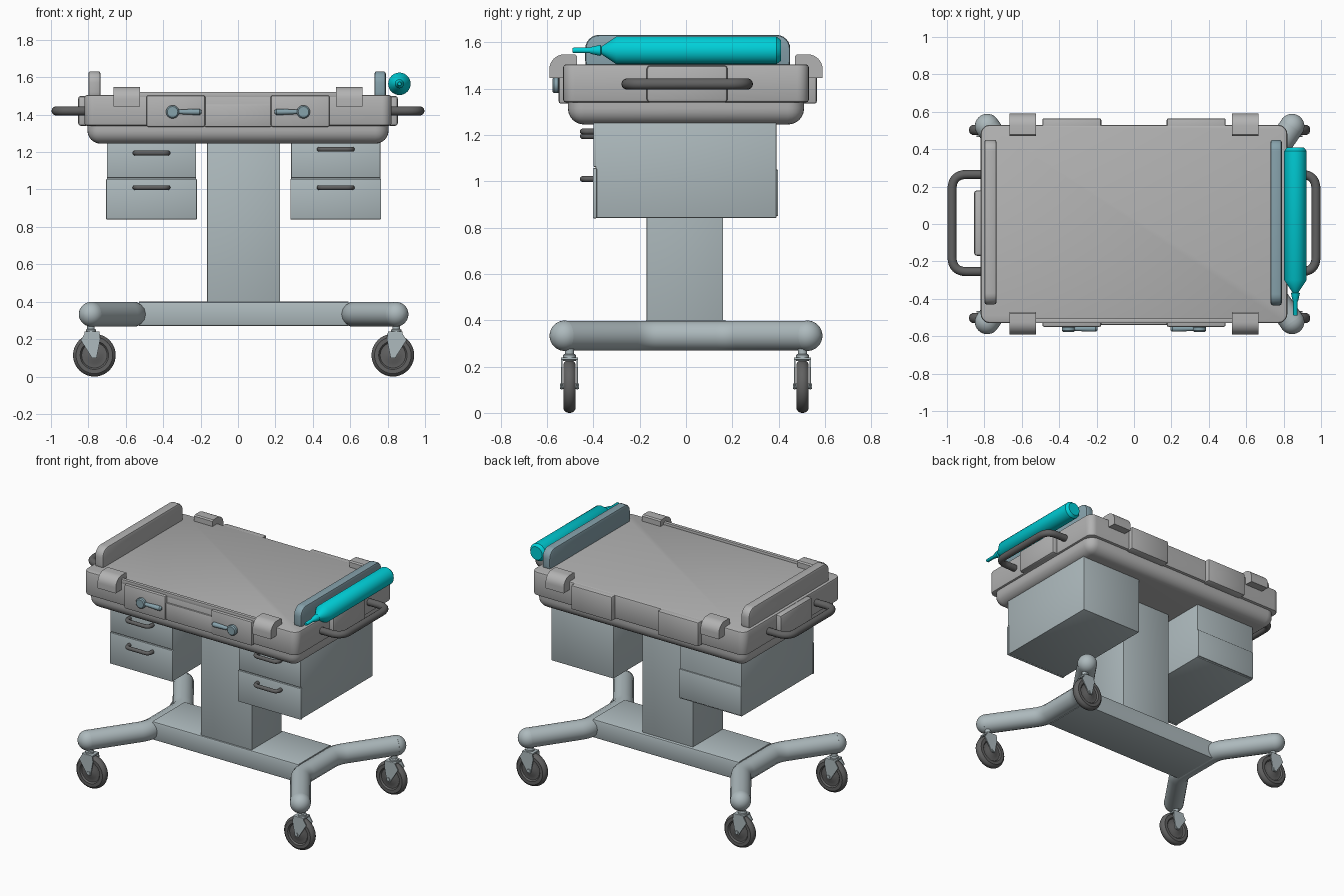
import bpy, bmesh, math
from mathutils import Vector

if "Cube" in bpy.data.objects:
    bpy.data.objects.remove(bpy.data.objects["Cube"])

def material(name, c):
    m = bpy.data.materials.new(name)
    m.diffuse_color = (*c, 1)
    m.use_nodes = True
    m.node_tree.nodes["Principled BSDF"].inputs["Base Color"].default_value = m.diffuse_color
    return m

STEEL = material("blue_grey", (0.42, 0.49, 0.51))
BLUE = material("slate_blue", (0.24, 0.36, 0.41))
TEAL = material("teal", (0.0, 0.62, 0.68))
DARK = material("dark_grey", (0.12, 0.12, 0.12))
GREY = material("light_grey", (0.45, 0.45, 0.45))

def finish(name, bm, mat):
    bmesh.ops.recalc_face_normals(bm, faces=bm.faces[:])
    me = bpy.data.meshes.new(name)
    bm.to_mesh(me)
    bm.free()
    ob = bpy.data.objects.new(name, me)
    bpy.context.collection.objects.link(ob)
    me.materials.append(mat)
    return ob

def box(name, x, y, z, mat, bevel=0.006, axis=None, soft=0.006):
    """Box from ranges; axis rounds only edges along that axis by bevel, then softens the rest."""
    bm = bmesh.new()
    bmesh.ops.create_cube(bm, size=1)
    for v in bm.verts:
        v.co = [r[0] if c < 0 else r[1] for c, r in zip(v.co, (x, y, z))]
    if axis is None:
        es = bm.edges[:]
    else:
        es = [e for e in bm.edges if abs((e.verts[0].co - e.verts[1].co).normalized()[axis]) > .9]
    bmesh.ops.bevel(bm, geom=es, offset=bevel, segments=6 if bevel > .02 else 2,
                    profile=0.5, affect='EDGES')
    if axis is not None and soft:
        rim = [e for e in bm.edges if abs((e.verts[0].co - e.verts[1].co).normalized()[axis]) < .1
               and len(e.link_faces) == 2 and e.calc_face_angle(0) > 1]
        bmesh.ops.bevel(bm, geom=rim, offset=soft, segments=2, profile=0.5, affect='EDGES')
    return finish(name, bm, mat)

def prism(name, pts, axis, a, b, mat):
    """Extrude a 2D profile along x (profile yz) or y (profile xz)."""
    bm = bmesh.new()
    place = (lambda p, t: (t, p[0], p[1])) if axis == 'x' else (lambda p, t: (p[0], t, p[1]))
    lo = [bm.verts.new(place(p, a)) for p in pts]
    hi = [bm.verts.new(place(p, b)) for p in pts]
    bm.faces.new(lo)
    bm.faces.new(hi)
    n = len(pts)
    for i in range(n):
        j = (i + 1) % n
        bm.faces.new((lo[i], lo[j], hi[j], hi[i]))
    return finish(name, bm, mat)

def lathe(name, prof, origin, axis, mat, n=32):
    """Revolve (radius, distance) pairs around an axis through origin."""
    bm = bmesh.new()
    q = Vector(axis).to_track_quat('Z', 'Y')
    rings = [[bm.verts.new(Vector(origin) + q @ Vector((r * math.cos(t), r * math.sin(t), h)))
              for t in (2 * math.pi * i / n for i in range(n))] for r, h in prof]
    for A, B in zip(rings, rings[1:]):
        for i in range(n):
            j = (i + 1) % n
            bm.faces.new((A[i], A[j], B[j], B[i]))
    bm.faces.new(rings[0])
    bm.faces.new(rings[-1])
    return finish(name, bm, mat)

def tube(name, pts, r, round_r, mat):
    """Round tube along a polyline whose corners are rounded."""
    P = [Vector(p) for p in pts]
    path = [P[0]]
    for a, b, c in zip(P, P[1:], P[2:]):
        s, e = b + (a - b).normalized() * round_r, b + (c - b).normalized() * round_r
        for i in range(9):
            t = i / 8
            path.append(s * (1 - t) ** 2 + b * 2 * t * (1 - t) + e * t * t)
    path.append(P[-1])
    cu = bpy.data.curves.new(name, 'CURVE')
    cu.dimensions = '3D'
    cu.bevel_depth, cu.bevel_resolution, cu.use_fill_caps = r, 5, True
    sp = cu.splines.new('POLY')
    sp.points.add(len(path) - 1)
    for p, co in zip(sp.points, path):
        p.co = (*co, 1)
    ob = bpy.data.objects.new(name, cu)
    bpy.context.collection.objects.link(ob)
    cu.materials.append(mat)

CX = 0.03  # base and column centre

# table top: rounded lower pan and upper slab
box("lower_pan", (-.805, .805), (-.51, .51), (1.245, 1.45), GREY, .07)
box("upper_slab", (-.82, .82), (-.53, .53), (1.34, 1.505), GREY, .05, 2, .012)
box("front_lip", (-.53, .53), (-.53, -.505), (1.49, 1.522), GREY, .004)
box("front_centre_panel", (-.18, .18), (-.54, -.5), (1.335, 1.455), GREY)
for sx in (-1, 1):
    side = "left" if sx < 0 else "right"
    xr = lambda a, b: tuple(sorted((sx * a, sx * b)))
    box(side + "_end_boss", xr(.8, .855), (-.17, .18), (1.34, 1.50), GREY, .015)
    for sy, depth in ((-1, .55), (1, .565)):
        end = side + ("_front" if sy < 0 else "_back")
        box(end + "_side_boss", xr(.175, .49), tuple(sorted((sy * .48, sy * depth))),
            (1.335, 1.503), GREY, .01)
        # corner clip with rounded outer top
        arc = [(sy * (.525 + .065 * math.sin(t)), 1.483 + .065 * math.cos(t))
               for t in (math.pi / 2 * i / 8 for i in range(9))]
        prism(end + "_clip", [(sy * .47, 1.45), (sy * .47, 1.54), (sy * .478, 1.548)] + arc +
              [(sy * .59, 1.445)], 'x', sx * .525, sx * .665, GREY)
    # push handle
    tube(side + "_push_handle", [(sx * .80, -.255, 1.42), (sx * .973, -.255, 1.42),
                                 (sx * .973, .265, 1.42), (sx * .80, .265, 1.42)], .024, .08, DARK)
    # front latch: disc with tapered lever
    lx = sx * .35
    lathe(side + "_latch_knob", [(.024, 0), (.035, .008), (.035, .025), (.028, .032)],
          (lx, -.545, 1.415), (0, -1, 0), BLUE)
    lathe(side + "_latch_lever", [(.010, 0), (.016, .12), (.016, .145), (.008, .155)],
          (lx, -.56, 1.415), (-sx, 0, 0), BLUE, 16)

# raised end rails
box("left_end_rail", (-.80, -.735), (-.43, .45), (1.46, 1.632), GREY, .06, 0, .012)
box("right_end_rail", (.73, .79), (-.435, .45), (1.46, 1.632), BLUE, .06, 0, .012)

# gas bottle with neck and nozzle
lathe("gas_bottle", [(.045, -.41), (.06, -.39), (.06, .30), (.02, .36), (.016, .365), (.024, .37),
                     (.015, .41), (.012, .415), (.012, .485), (.009, .49)],
      (.863, 0, 1.565), (0, -1, 0), TEAL)

# drawer cabinets
for side, x0, x1, zs in (("left", -.705, -.22, 1.195), ("right", .28, .765, 1.215)):
    box(side + "_cabinet", (x0 + .004, x1 - .004), (-.39, .39), (.842, 1.26), STEEL, .003)
    box(side + "_lower_drawer", (x0, x1), (-.402, -.385), (.84, 1.057), STEEL, .004)
    box(side + "_upper_drawer", (x0 + .004, x1 - .004), (-.40, -.385), (1.062, 1.26), STEEL, .004)
    m = (x0 + x1) / 2
    for part, z in (("lower", 1.01), ("upper", zs)):
        tube(f"{side}_{part}_drawer_handle", [(m - .088, -.395, z), (m - .088, -.445, z),
             (m + .088, -.445, z), (m + .088, -.395, z)], .013, .03, DARK)
box("left_cabinet_back_panel", (-.70, -.225), (.38, .398), (.85, 1.05), STEEL, .003)

# column and base beam
box("column", (-.165, .225), (-.17, .16), (.33, 1.26), STEEL, .003)
box("base_beam", (CX - .56, CX + .56), (-.18, .18), (.27, .40), STEEL, .012, 0, 0)

for sx in (-1, 1):
    side = "left" if sx < 0 else "right"
    # bent leg tube with rounded ends
    ex, ey = CX + sx * .815, .523
    bx = CX + sx * .585
    tube(side + "_legs", [(ex, -ey, .333), (bx, -.19, .333), (bx, .19, .333), (ex, ey, .333)],
         .066, .06, STEEL)
    for sy in (-1, 1):
        end = side + ("_front" if sy < 0 else "_back")
        dome = [(.066 * math.cos(t), .066 * math.sin(t)) for t in
                (math.pi / 2 * i / 8 for i in range(8))] + [(.002, .066)]
        lathe(end + "_leg_cap", dome, (ex, sy * ey, .333), (ex - bx, sy * (ey - .19), 0), STEEL)
        # caster: stem, fork, axle, wheel
        wx, wy = CX + sx * .798, sy * .503
        px = wx + sx * .018
        lathe(end + "_caster_stem", [(.028, .225), (.028, .25), (.02, .255), (.02, .31)],
              (px, wy, 0), (0, 0, 1), STEEL, 20)
        f = [(.055, .195), (.03, .235), (-.045, .235), (-.05, .20), (-.03, .10), (-.005, .10)]
        poly = [(px + sx * a, z) for a, z in f]
        for k, s in (("inner", -1), ("outer", 1)):
            prism(f"{end}_fork_{k}", poly, 'y', wy + s * .030, wy + s * .037, STEEL)
        box(end + "_fork_bridge", tuple(sorted((px + sx * .034, px - sx * .045))),
            (wy - .037, wy + .037), (.229, .24), STEEL, .002)
        lathe(end + "_axle", [(.012, -.042), (.012, .042)], (wx, wy, .115), (0, 1, 0), STEEL, 16)
        half = [(.03, .024), (.045, .016), (.068, .016), (.076, .026), (.098, .026), (.109, .018),
                (.114, .006)]
        lathe(end + "_wheel", [(r, -h) for r, h in half] + half[::-1], (wx, wy, .114),
              (0, 1, 0), DARK, 40)

# smooth shading with sharp edges kept
bpy.ops.object.select_all(action='DESELECT')
for ob in bpy.data.objects:
    if ob.type == 'MESH':
        ob.select_set(True)
        bpy.context.view_layer.objects.active = ob
bpy.ops.object.shade_smooth_by_angle(angle=math.radians(35))
